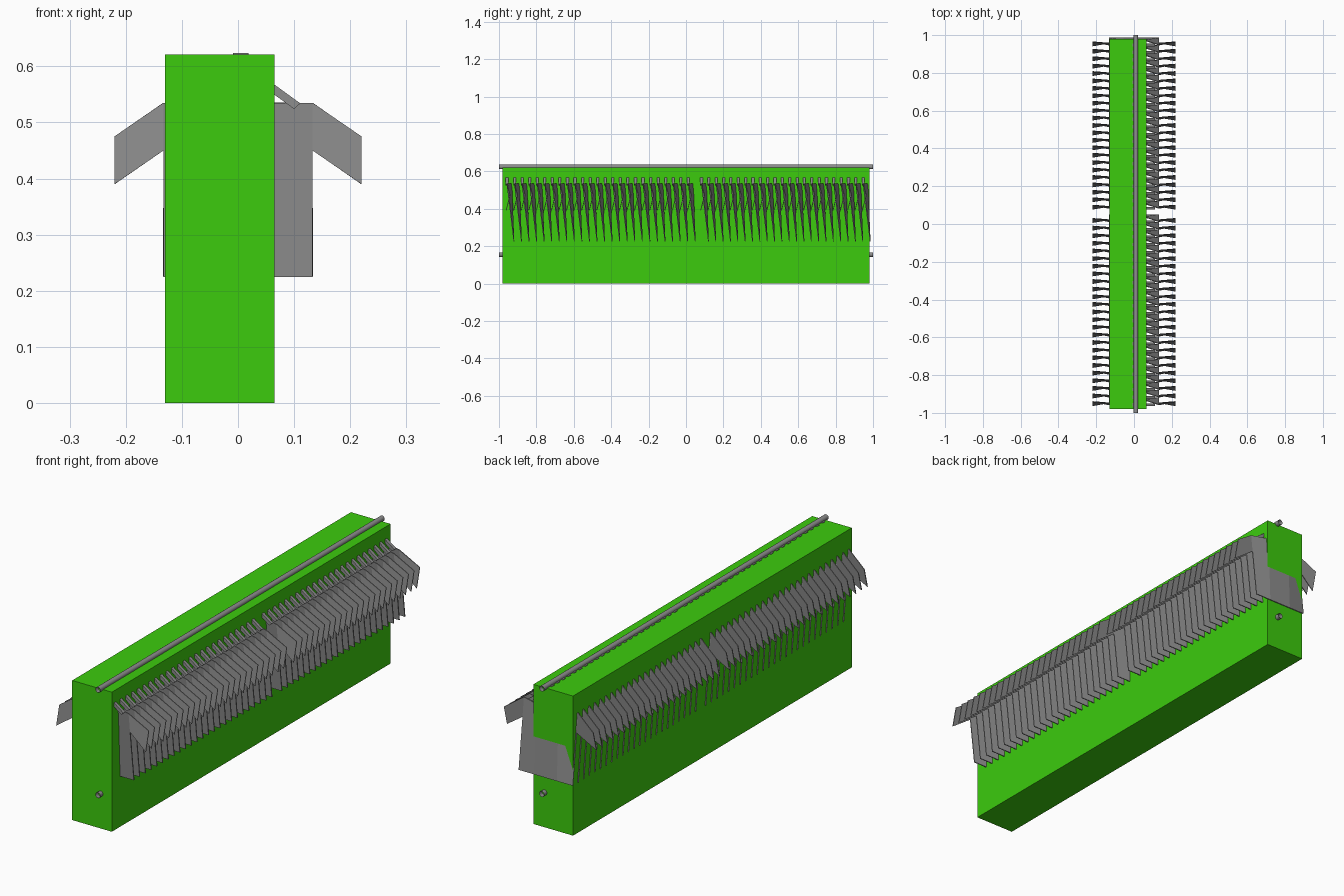
import bpy
import bmesh
import math

cube = bpy.data.objects.get("Cube")
if cube:
    bpy.data.objects.remove(cube, do_unlink=True)


def material(name, color):
    mat = bpy.data.materials.new(name)
    mat.use_nodes = True
    mat.diffuse_color = color
    mat.node_tree.nodes["Principled BSDF"].inputs["Base Color"].default_value = color
    return mat


GREEN = material("bright green", (0.045, 0.6, 0.004, 1))
GREY = material("steel grey", (0.27, 0.27, 0.27, 1))


def finish(name, bm, mat):
    bmesh.ops.recalc_face_normals(bm, faces=bm.faces[:])
    mesh = bpy.data.meshes.new(name)
    bm.to_mesh(mesh)
    bm.free()
    mesh.materials.append(mat)
    obj = bpy.data.objects.new(name, mesh)
    bpy.context.collection.objects.link(obj)
    return obj


def repeat(obj, start, pitch, count):
    obj.location.y = start
    mod = obj.modifiers.new("row", "ARRAY")
    mod.use_relative_offset = False
    mod.use_constant_offset = True
    mod.constant_offset_displace = (0, pitch, 0)
    mod.count = count


def add_prism(bm, profile, y0, y1):
    """Extrude an x-z outline from y0 to y1."""
    face = bm.faces.new([bm.verts.new((x, y0, z)) for x, z in profile])
    out = bmesh.ops.extrude_face_region(bm, geom=[face])
    verts = [v for v in out["geom"] if isinstance(v, bmesh.types.BMVert)]
    bmesh.ops.translate(bm, verts=verts, vec=(0, y1 - y0, 0))


# Long main block
bm = bmesh.new()
add_prism(bm, [(-0.13, 0), (0.065, 0), (0.065, 0.621), (-0.13, 0.621)], -0.98, 0.98)
finish("main_block", bm, GREEN)

# Open tubes running the whole length
for name, z in (("top_rod", 0.624), ("lower_rod", 0.155)):
    bpy.ops.mesh.primitive_cylinder_add(
        vertices=16, radius=0.012, depth=2, end_fill_type="NOTHING",
        location=(0.01, 0, z), rotation=(math.pi / 2, 0, 0))
    rod = bpy.context.object
    rod.name = name
    rod.data.materials.append(GREY)
    bpy.ops.object.shade_smooth_by_angle()

BOTTOM, TOP, JOINT = 0.225, 0.535, 0.45


def make_plate(name):
    """Upright plate with bent sides and a drooping twisted wing on each side."""
    bm = bmesh.new()

    def lean(x, z, slope):
        return bm.verts.new((x, -(z - BOTTOM) * slope, z))

    sides = []
    for s in (-1, 1):
        inner = [lean(s * 0.055, z, 0.04) for z in (BOTTOM, TOP)]
        low, mid, high = [lean(s * 0.133, z, 0.12) for z in (BOTTOM, JOINT, TOP)]
        tip_low = bm.verts.new((s * 0.22, -0.042, 0.39))
        tip_high = bm.verts.new((s * 0.22, -0.02, 0.475))
        bm.faces.new((inner[0], low, mid, high, inner[1]))
        bm.faces.new((mid, tip_low, tip_high, high))
        sides.append(inner)
    left, right = sides
    bm.faces.new((left[0], right[0], right[1], left[1]))
    obj = finish(name, bm, GREY)
    solid = obj.modifiers.new("thickness", "SOLIDIFY")
    solid.thickness = 0.004
    solid.offset = 0
    return obj


def make_hanger(name):
    """Sloping bar from the top rod down to the plate, with a tab at the top."""
    bm = bmesh.new()
    add_prism(bm, [(-0.009, 0.603), (0.1, 0.524), (0.111, 0.534), (-0.009, 0.621)],
              -0.044, -0.03)
    add_prism(bm, [(-0.009, 0.59), (0.019, 0.59), (0.019, 0.6235), (-0.009, 0.6235)],
              -0.046, -0.028)
    return finish(name, bm, GREY)


# Two rows of plates with a gap between them
for row, start, pitch, count in (("front", -0.92, 0.0404, 25), ("back", 0.12, 0.0393, 23)):
    repeat(make_plate(row + "_plates"), start, pitch, count)
    repeat(make_hanger(row + "_hangers"), start, pitch, count)
